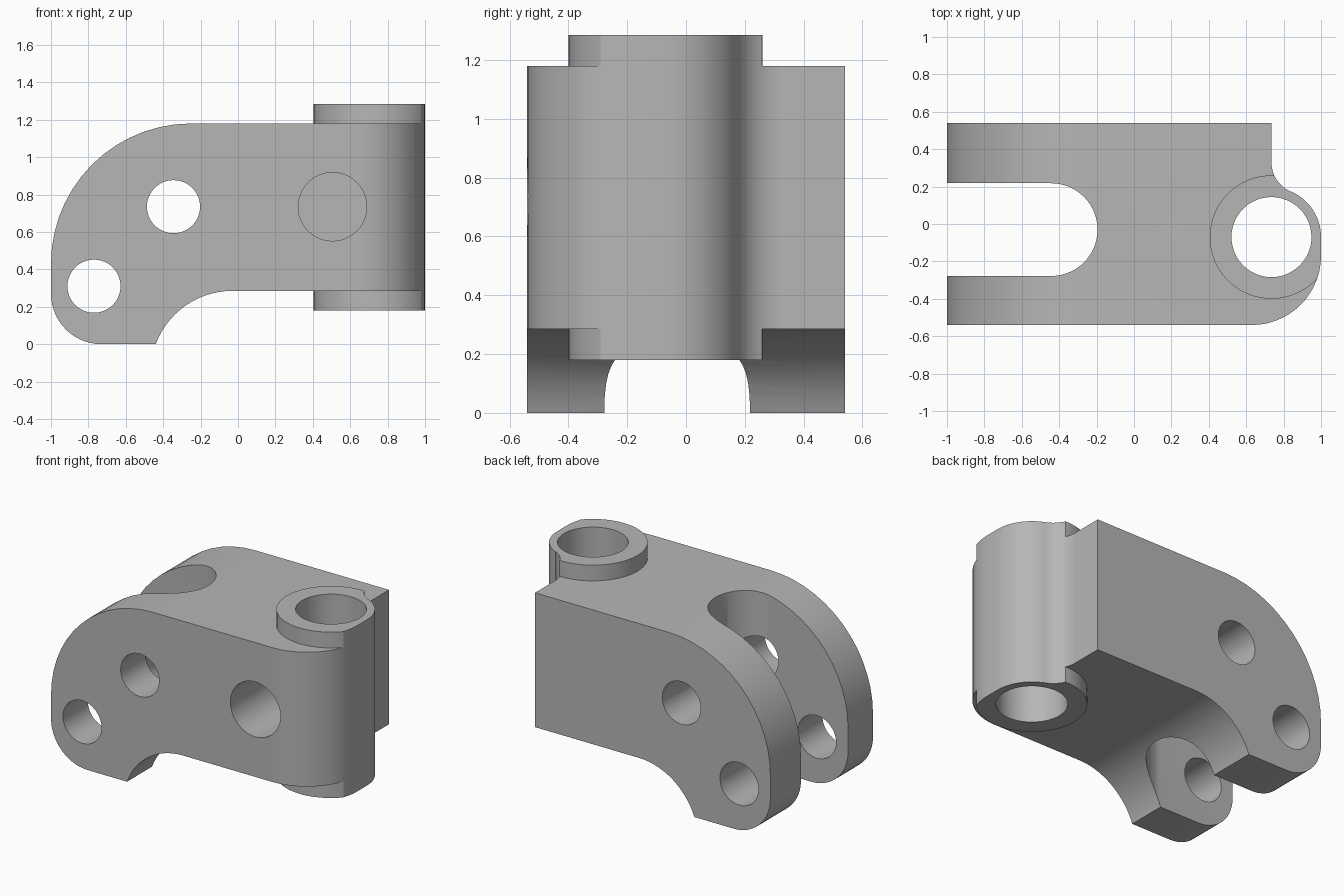
import bpy, bmesh
from math import sin, cos, radians, atan2, degrees
from mathutils import Vector

old = bpy.data.objects.get("Cube")
if old:
    bpy.data.objects.remove(old, do_unlink=True)

grey = bpy.data.materials.new("plain grey")
grey.use_nodes = True
grey.diffuse_color = (0.47, 0.47, 0.47, 1)
grey.node_tree.nodes["Principled BSDF"].inputs["Base Color"].default_value = grey.diffuse_color


def arc(cx, cy, r, start, end, steps=14):
    """Points along a circular arc, angles in degrees."""
    angles = [radians(start + (end - start) * i / steps) for i in range(steps + 1)]
    return [(cx + r * cos(a), cy + r * sin(a)) for a in angles]


def prism(name, outline, axis, low, high):
    """Extrude a closed outline along y (outline in x, z) or z (outline in x, y)."""
    bm = bmesh.new()
    place = (lambda p: (p[0], low, p[1])) if axis == "y" else (lambda p: (p[0], p[1], low))
    face = bm.faces.new([bm.verts.new(place(p)) for p in outline])
    grown = bmesh.ops.extrude_face_region(bm, geom=[face])["geom"]
    shift = Vector((0, high - low, 0)) if axis == "y" else Vector((0, 0, high - low))
    bmesh.ops.translate(bm, vec=shift, verts=[g for g in grown if isinstance(g, bmesh.types.BMVert)])
    bmesh.ops.recalc_face_normals(bm, faces=bm.faces)
    mesh = bpy.data.meshes.new(name)
    bm.to_mesh(mesh)
    bm.free()
    mesh.materials.append(grey)
    obj = bpy.data.objects.new(name, mesh)
    bpy.context.collection.objects.link(obj)
    return obj


def disc(cx, cy, r, steps=48):
    return arc(cx, cy, r, 0, 360, steps)[:-1]


def combine(target, tool, operation):
    """Apply a boolean and discard the tool."""
    mod = target.modifiers.new(operation, "BOOLEAN")
    mod.operation, mod.object, mod.solver = operation, tool, "EXACT"
    bpy.context.view_layer.objects.active = target
    bpy.ops.object.modifier_apply(modifier=mod.name)
    bpy.data.objects.remove(tool, do_unlink=True)


# Side silhouette of the bracket, overlong at the right end
side = ([(1.2, 0.285), (1.2, 1.18)]
        + arc(-0.25, 0.43, 0.75, 90, 180)
        + arc(-0.73, 0.27, 0.27, 180, 270)
        + arc(-0.03, -0.152, 0.437, 159.6, 90))
bracket = prism("clevis_bracket", side, "y", -0.7, 0.7)

# Upright boss, taller than the body at both ends
bx, by = 0.735, -0.07
combine(bracket, prism("boss", disc(bx, by, 0.33, 64), "z", 0.18, 1.285), "UNION")

# Plan silhouette trims body and boss together
meet = degrees(atan2(0.40, 0.17))
plan = ([(-1.2, -0.54)]
        + arc(0.63, -0.17, 0.37, -90, 0)
        + arc(bx, by, 0.265, 0, meet)
        + arc(bx + 0.17, 0.33, 0.17, 180 + meet, 180)
        + [(bx, 0.54), (-1.2, 0.54)])
combine(bracket, prism("plan_trim", plan, "z", -0.3, 1.6), "INTERSECT")

# Rounded slot between the two lugs
slot = [(-1.3, -0.278)] + arc(-0.443, -0.03, 0.248, -90, 90, 28) + [(-1.3, 0.218)]
combine(bracket, prism("lug_slot", slot, "z", -0.3, 1.6), "DIFFERENCE")

# Boss bore, pin holes through both lugs, blind cross hole from the front
combine(bracket, prism("boss_bore", disc(bx, by, 0.214), "z", -0.3, 1.6), "DIFFERENCE")
for x, z, r, depth in [(-0.345, 0.735, 0.142, 0.8), (-0.77, 0.31, 0.142, 0.8), (0.505, 0.735, 0.183, 0.22)]:
    combine(bracket, prism("pin_hole", disc(x, z, r), "y", -0.8, depth), "DIFFERENCE")

# Smooth curved walls, keep machined edges crisp
bpy.ops.object.select_all(action="DESELECT")
bracket.select_set(True)
bpy.context.view_layer.objects.active = bracket
bpy.ops.object.shade_smooth_by_angle(angle=radians(25))
